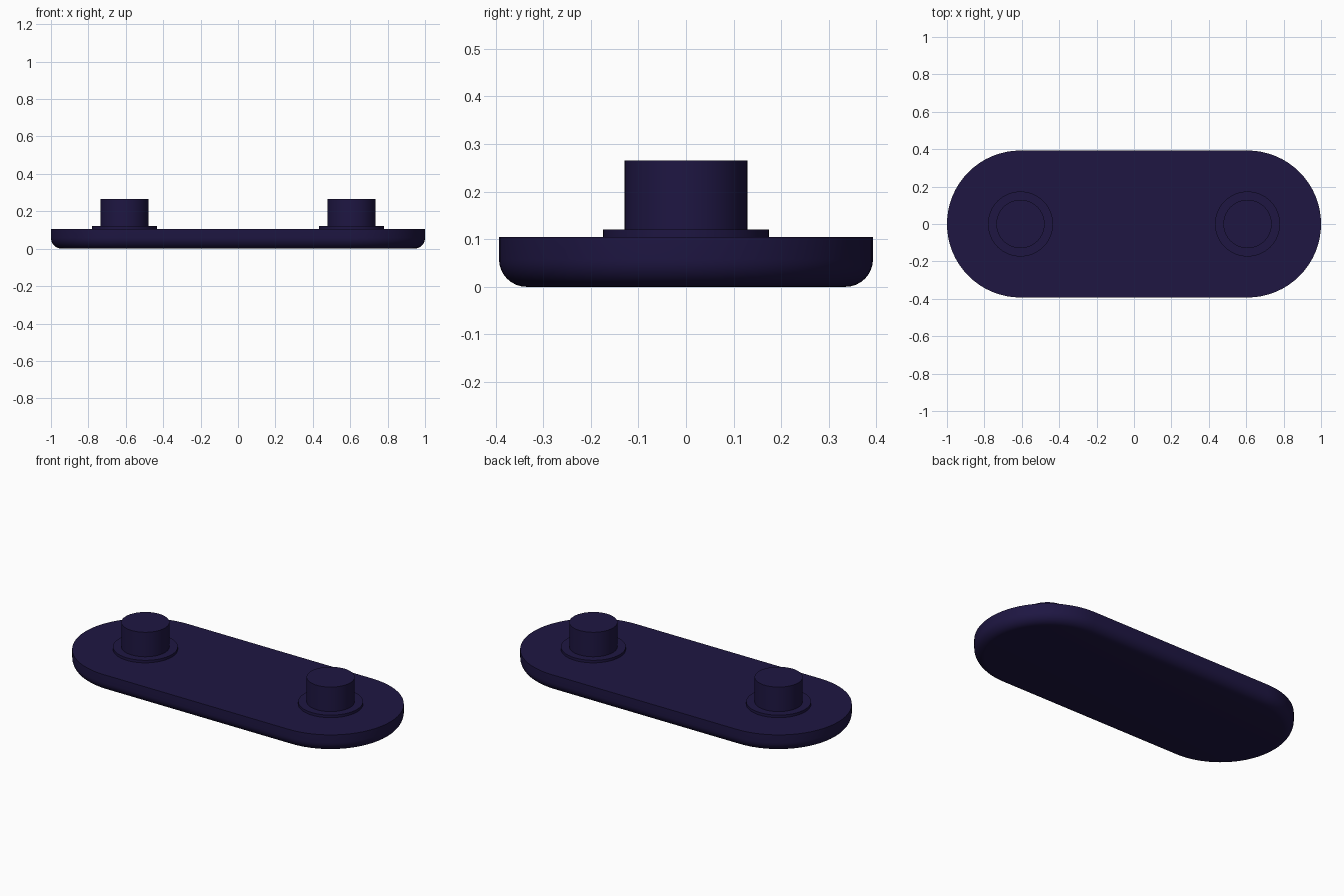
import bpy, bmesh
from math import sin, cos, pi

if "Cube" in bpy.data.objects:
    bpy.data.objects.remove(bpy.data.objects["Cube"])

PIN_X, R, TOP, FILLET = 0.607, 0.393, 0.105, 0.058

mat = bpy.data.materials.new("dark_navy")
mat.diffuse_color = (0.013, 0.008, 0.055, 1)
mat.use_nodes = True
mat.node_tree.nodes["Principled BSDF"].inputs["Base Color"].default_value = mat.diffuse_color


def loft(name, rings, location=(0, 0, 0)):
    """Skin a stack of equal-length rings and cap both ends."""
    bm = bmesh.new()
    loops = [[bm.verts.new(p) for p in ring] for ring in rings]
    n = len(loops[0])
    for a, b in zip(loops, loops[1:]):
        for i in range(n):
            j = (i + 1) % n
            bm.faces.new((a[i], a[j], b[j], b[i]))
    bm.faces.new(loops[0][::-1])
    bm.faces.new(loops[-1])
    mesh = bpy.data.meshes.new(name)
    bm.to_mesh(mesh)
    bm.free()
    mesh.materials.append(mat)
    obj = bpy.data.objects.new(name, mesh)
    obj.location = location
    bpy.context.collection.objects.link(obj)
    bpy.ops.object.select_all(action='DESELECT')
    obj.select_set(True)
    bpy.context.view_layer.objects.active = obj
    bpy.ops.object.shade_smooth_by_angle(angle=0.6)
    return obj


def slot_ring(r, z, steps=32):
    """Round-ended outline: right half circle, then left half circle."""
    pts = []
    for side, start in ((1, -pi / 2), (-1, pi / 2)):
        for i in range(steps + 1):
            a = start + pi * i / steps
            pts.append((side * PIN_X + r * cos(a), r * sin(a), z))
    return pts


def circle_ring(r, z, n=64):
    return [(r * cos(2 * pi * i / n), r * sin(2 * pi * i / n), z) for i in range(n)]


# Plate with a rounded lower edge
profile = []
for i in range(9):
    a = pi / 2 * i / 8
    profile.append((R - FILLET + FILLET * sin(a), FILLET - FILLET * cos(a)))
profile.append((R, TOP))
loft("link_plate", [slot_ring(r, z) for r, z in profile])

# Stepped pins: low collar and cylinder
pin = [(0.174, TOP), (0.174, 0.12), (0.129, 0.12), (0.129, 0.265)]
for side, x in (("left", -PIN_X), ("right", PIN_X)):
    loft(side + "_pin", [circle_ring(r, z) for r, z in pin], (x, 0, 0))
